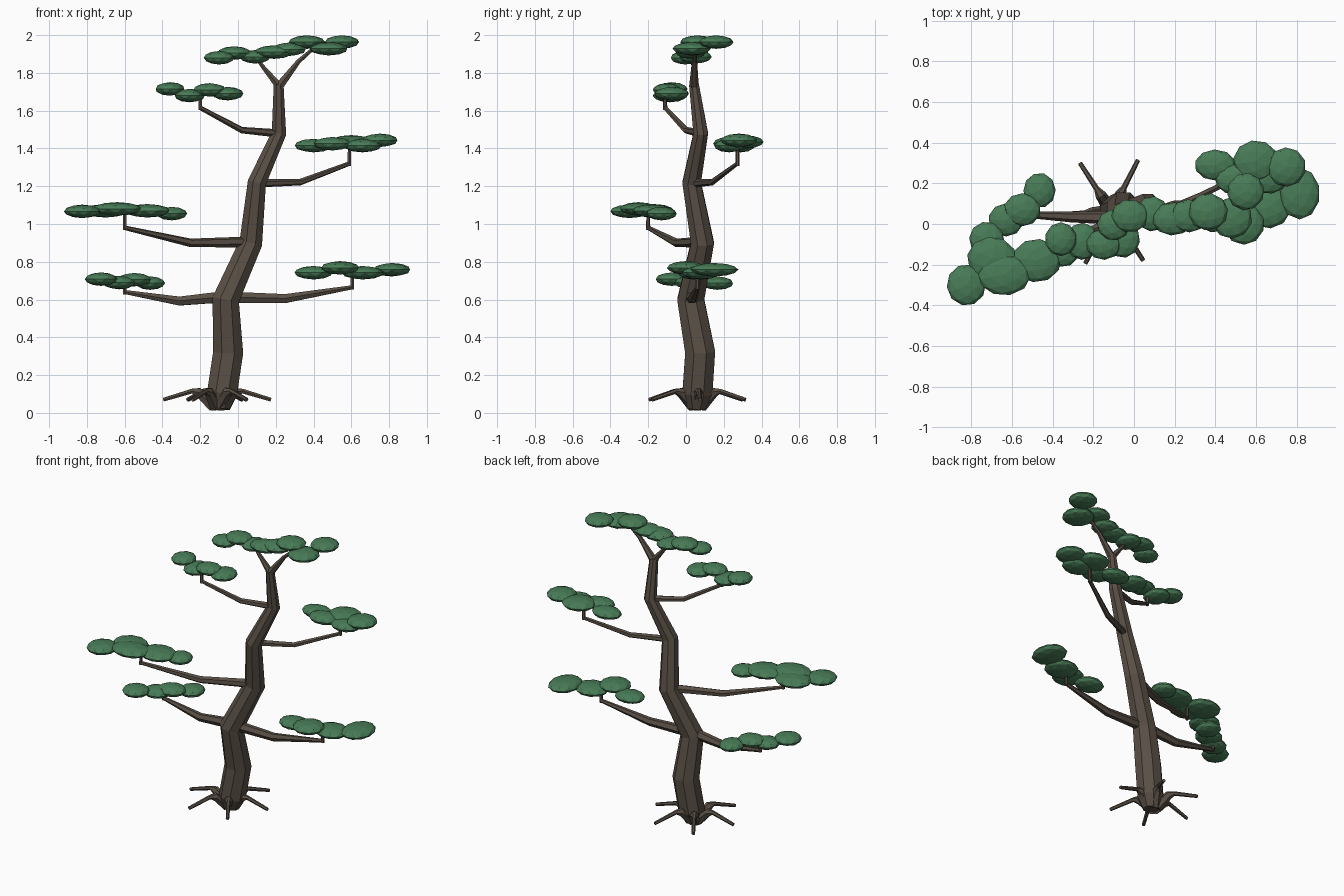
import bpy, bmesh, math, random
from mathutils import Vector, Matrix

random.seed(4)


def material(name, rgb):
    m = bpy.data.materials.new(name)
    m.diffuse_color = (*rgb, 1)
    return m


BARK = material("bark", (0.1, 0.078, 0.06))
LEAF = material("foliage", (0.065, 0.2, 0.095))


def finish(bm, name, mat):
    bmesh.ops.recalc_face_normals(bm, faces=bm.faces)
    mesh = bpy.data.meshes.new(name)
    bm.to_mesh(mesh)
    bm.free()
    mesh.materials.append(mat)
    obj = bpy.data.objects.new(name, mesh)
    bpy.context.collection.objects.link(obj)
    return obj


def tube(name, points, sides):
    """Faceted tapering tube through (x, y, z, radius) points."""
    bm = bmesh.new()
    pos = [Vector(p[:3]) for p in points]
    rings = []
    for i, p in enumerate(pos):
        before = (p - pos[i - 1]).normalized() if i else Vector()
        after = (pos[i + 1] - p).normalized() if i < len(pos) - 1 else Vector()
        q = Vector((0, 0, 1)).rotation_difference((before + after).normalized())
        ring = []
        for k in range(sides):
            a = math.tau * (k + 0.5) / sides
            off = Vector((math.cos(a), math.sin(a), 0)) * points[i][3]
            ring.append(bm.verts.new(p + q @ off))
        rings.append(ring)
    for a, b in zip(rings, rings[1:]):
        for k in range(sides):
            n = (k + 1) % sides
            bm.faces.new((a[k], a[n], b[n], b[k]))
    bm.faces.new(rings[0])
    bm.faces.new(rings[-1])
    return finish(bm, name, BARK)


def pad(name, blobs):
    """Cloud of flattened low-poly balls: (x, y, z, rx, ry)."""
    bm = bmesh.new()
    for x, y, z, rx, ry in blobs:
        m = (Matrix.Translation((x, y, z)) @ Matrix.Diagonal((rx, ry, 0.035, 1))
             @ Matrix.Rotation(random.uniform(0, math.tau), 4, 'Z'))
        bmesh.ops.create_icosphere(bm, subdivisions=2, radius=1.02, matrix=m)
    return finish(bm, name, LEAF)


# trunk
tube("trunk", [(-0.09, 0.055, 0.02, 0.05), (-0.085, 0.06, 0.1, 0.086),
               (-0.052, 0.075, 0.32, 0.086), (-0.065, 0.025, 0.6, 0.077),
               (0.068, 0.087, 0.9, 0.066), (0.1, 0.03, 1.22, 0.053),
               (0.217, 0.078, 1.48, 0.042), (0.215, 0.042, 1.74, 0.028)], 8)

# roots
for i in range(6):
    a = math.radians(60 * i + 3)
    c, s = math.cos(a), math.sin(a)
    tube(f"root_{i + 1}", [(-0.11 + r * c, 0.06 + r * s, z, w) for r, z, w in
         ((0.02, 0.035, 0.035), (0.1, 0.11, 0.027), (0.135, 0.115, 0.014),
          (0.285, 0.07, 0.011))], 6)

# branches, each ending in a short upright stem under its pad
branches = {
    "lower_left": ((-0.07, 0.03, 0.615), (-0.31, 0.035, 0.592), (-0.6, 0.05, 0.64), 0.7),
    "lower_right": ((-0.05, 0.03, 0.612), (0.25, 0.035, 0.605), (0.605, 0.06, 0.665), 0.75),
    "middle_left": ((0.06, 0.08, 0.905), (-0.25, -0.05, 0.9), (-0.6, -0.2, 0.98), 1.06),
    "middle_right": ((0.1, 0.04, 1.215), (0.33, 0.14, 1.222), (0.59, 0.272, 1.32), 1.42),
    "upper_left": ((0.21, 0.075, 1.48), (0.02, 0.0, 1.497), (-0.2, -0.11, 1.615), 1.69),
}
for name, (a, b, c, top) in branches.items():
    k = 1.0 if a[2] < 0.8 else 0.85 if a[2] < 1 else 0.65
    tube(name + "_branch", [(*a, 0.034 * k), (*b, 0.027 * k), (*c, 0.012)], 6)
    tube(name + "_stem", [(c[0], c[1], c[2] - 0.012, 0.011), (c[0], c[1], top, 0.01)], 6)

# fork at the top of the trunk
tube("crown_fork_right", [(0.215, 0.042, 1.725, 0.026), (0.32, 0.045, 1.86, 0.014),
                          (0.4, 0.05, 1.93, 0.01)], 6)
tube("crown_fork_left", [(0.212, 0.042, 1.735, 0.022), (0.13, 0.04, 1.835, 0.012),
                         (0.09, 0.035, 1.89, 0.009)], 6)

# foliage pads
pad("lower_left_foliage", [(-0.725, -0.075, 0.708, 0.085, 0.085), (-0.63, 0.02, 0.69, 0.085, 0.08),
                           (-0.55, 0.07, 0.705, 0.09, 0.08), (-0.465, 0.165, 0.687, 0.078, 0.085)])
pad("lower_right_foliage", [(0.4, 0.04, 0.742, 0.1, 0.08), (0.54, 0.0, 0.768, 0.1, 0.1),
                            (0.66, 0.08, 0.742, 0.11, 0.1), (0.815, 0.15, 0.758, 0.098, 0.125)])
pad("middle_left_foliage", [(-0.825, -0.3, 1.067, 0.095, 0.1), (-0.7, -0.17, 1.07, 0.12, 0.105),
                            (-0.64, -0.25, 1.08, 0.13, 0.1), (-0.48, -0.18, 1.07, 0.12, 0.105),
                            (-0.35, -0.13, 1.055, 0.08, 0.08)])
pad("middle_right_foliage", [(0.4, 0.29, 1.415, 0.1, 0.075), (0.5, 0.22, 1.425, 0.1, 0.075),
                             (0.6, 0.31, 1.435, 0.11, 0.1), (0.66, 0.23, 1.415, 0.1, 0.08),
                             (0.75, 0.28, 1.443, 0.095, 0.095)])
pad("upper_left_foliage", [(-0.36, -0.075, 1.715, 0.077, 0.082), (-0.255, -0.085, 1.68, 0.08, 0.09),
                           (-0.15, -0.1, 1.71, 0.085, 0.075), (-0.055, -0.075, 1.69, 0.083, 0.09)])
pad("crown_foliage", [(-0.1, -0.005, 1.88, 0.08, 0.075), (-0.02, 0.04, 1.905, 0.09, 0.08),
                      (0.09, 0.05, 1.885, 0.08, 0.085), (0.19, 0.025, 1.91, 0.1, 0.08),
                      (0.27, 0.04, 1.925, 0.09, 0.08), (0.365, 0.06, 1.963, 0.095, 0.09),
                      (0.48, 0.03, 1.928, 0.1, 0.1), (0.55, 0.16, 1.963, 0.09, 0.09)])
